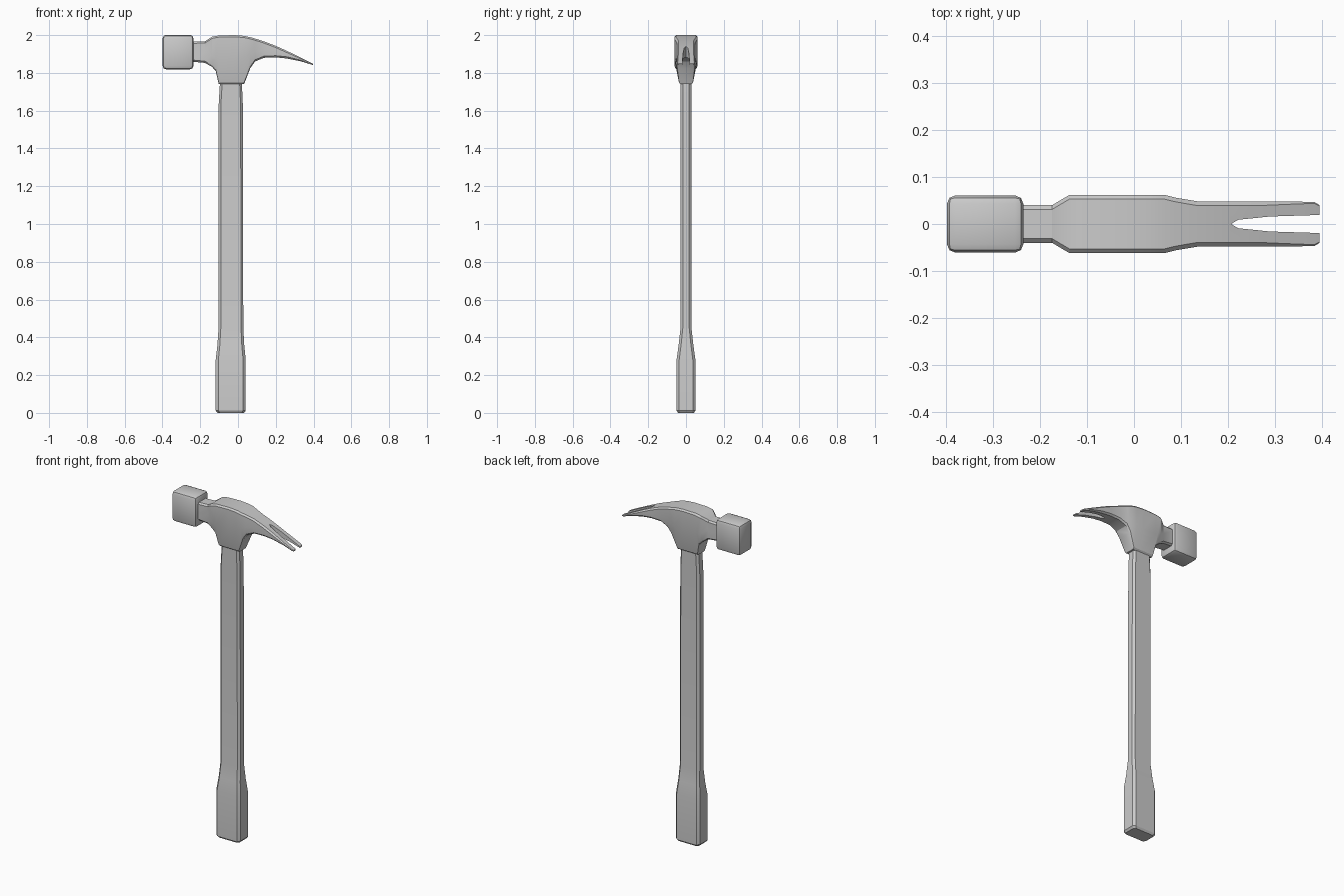
import bpy, bmesh

if "Cube" in bpy.data.objects:
    bpy.data.objects.remove(bpy.data.objects["Cube"])


def loft(name, rings):
    """Skin a list of equal-length closed rings and cap both ends."""
    bm = bmesh.new()
    loops = [[bm.verts.new(p) for p in ring] for ring in rings]
    n = len(loops[0])
    for a, b in zip(loops, loops[1:]):
        for i in range(n):
            j = (i + 1) % n
            bm.faces.new((a[i], a[j], b[j], b[i]))
    bm.faces.new(loops[0])
    bm.faces.new(loops[-1])
    bmesh.ops.recalc_face_normals(bm, faces=bm.faces)
    mesh = bpy.data.meshes.new(name)
    bm.to_mesh(mesh)
    bm.free()
    ob = bpy.data.objects.new(name, mesh)
    bpy.context.collection.objects.link(ob)
    return ob


def finish(ob):
    """Apply modifiers and shade smooth with sharp creases."""
    bpy.ops.object.select_all(action='DESELECT')
    ob.select_set(True)
    bpy.context.view_layer.objects.active = ob
    for m in list(ob.modifiers):
        bpy.ops.object.modifier_apply(modifier=m.name)
    bpy.ops.object.shade_smooth_by_angle(angle=0.5)


# Handle: chamfered rectangle (z, x left, x right, half depth, chamfer)
def handle_ring(z, x0, x1, h, c):
    return [(x0 + c, -h, z), (x1 - c, -h, z), (x1, -h + c, z), (x1, h - c, z),
            (x1 - c, h, z), (x0 + c, h, z), (x0, h - c, z), (x0, -h + c, z)]


handle = loft("handle", [handle_ring(*s) for s in (
    (0.0, -0.108, 0.032, 0.042, 0.012),
    (0.012, -0.118, 0.041, 0.05, 0.014),
    (0.28, -0.118, 0.041, 0.05, 0.014),
    (0.36, -0.109, 0.033, 0.039, 0.013),
    (0.45, -0.103, 0.028, 0.029, 0.012),
    (1.62, -0.103, 0.026, 0.029, 0.012),
    (1.76, -0.095, 0.02, 0.029, 0.012))])
finish(handle)


# Head: sections along x (x, top, middle, bottom, half width, lower half width)
def head_ring(x, top, mid, bot, w, wb):
    c = min(0.009, (top - bot) * 0.3)
    half = [(w - c, top), (w, top - c), (w, mid), (wb, bot + c), (wb - c, bot)]
    return ([(x, y, z) for y, z in half] +
            [(x, -y, z) for y, z in reversed(half)])


head = loft("claw_head", [head_ring(*s) for s in (
    (-0.25, 1.965, 1.91, 1.86, 0.04, 0.04),
    (-0.175, 1.967, 1.91, 1.853, 0.04, 0.04),
    (-0.138, 1.991, 1.89, 1.832, 0.062, 0.047),
    (-0.118, 1.995, 1.88, 1.81, 0.062, 0.045),
    (-0.102, 1.998, 1.87, 1.74, 0.062, 0.037),
    (-0.02, 2.0, 1.87, 1.74, 0.062, 0.037),
    (0.032, 1.996, 1.88, 1.74, 0.062, 0.037),
    (0.065, 1.989, 1.9, 1.825, 0.062, 0.047),
    (0.09, 1.982, 1.91, 1.86, 0.056, 0.05),
    (0.137, 1.967, 1.92, 1.88, 0.048, 0.047),
    (0.2, 1.943, 1.915, 1.882, 0.048, 0.047),
    (0.26, 1.916, 1.9, 1.876, 0.048, 0.047),
    (0.33, 1.882, 1.874, 1.862, 0.048, 0.047),
    (0.385, 1.855, 1.85, 1.845, 0.047, 0.046),
    (0.396, 1.849, 1.846, 1.842, 0.04, 0.04))])

# Nail notch cut through the claw
notch = [(0.207, 0.0), (0.222, 0.009), (0.29, 0.016), (0.45, 0.021)]
outline = notch + [(x, -y) for x, y in reversed(notch[1:])]
cutter = loft("notch_cutter", [[(x, y, z) for x, y in outline] for z in (1.7, 2.1)])
cutter.hide_render = True
cut = head.modifiers.new("notch", 'BOOLEAN')
cut.operation = 'DIFFERENCE'
cut.solver = 'EXACT'
cut.object = cutter
finish(head)
bpy.data.objects.remove(cutter)

# Striking block with rounded edges
bpy.ops.mesh.primitive_cube_add(size=1, location=(-0.3175, 0, 1.91))
block = bpy.context.object
block.name = "striking_block"
block.scale = (0.163, 0.122, 0.182)
bpy.ops.object.transform_apply(location=False, rotation=False, scale=True)
bevel = block.modifiers.new("bevel", 'BEVEL')
bevel.width = 0.018
bevel.segments = 2
finish(block)
